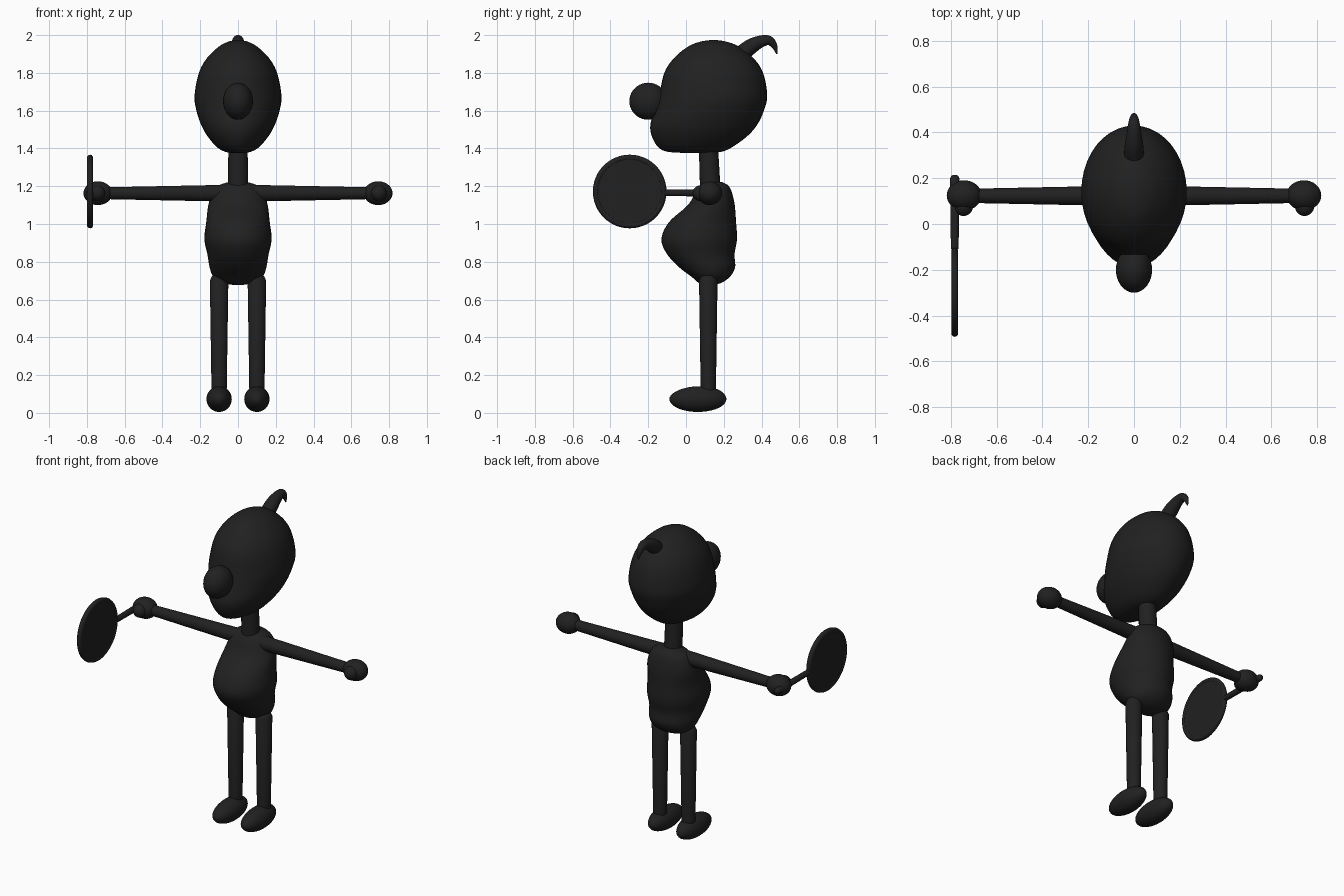
import bpy, bmesh, math
from mathutils import Vector

if "Cube" in bpy.data.objects:
    bpy.data.objects.remove(bpy.data.objects["Cube"])

mat = bpy.data.materials.new("charcoal")
mat.diffuse_color = (0.015, 0.015, 0.015, 1)
mat.use_nodes = True
mat.node_tree.nodes["Principled BSDF"].inputs["Base Color"].default_value = mat.diffuse_color


def finish(name, bm):
    bmesh.ops.recalc_face_normals(bm, faces=bm.faces[:])
    me = bpy.data.meshes.new(name)
    bm.to_mesh(me)
    bm.free()
    ob = bpy.data.objects.new(name, me)
    bpy.context.collection.objects.link(ob)
    me.materials.append(mat)
    for p in me.polygons:
        p.use_smooth = True
    return ob


def skin(name, rings):
    """Bridge a list of equal-length point rings and cap both ends."""
    bm = bmesh.new()
    loops = [[bm.verts.new(p) for p in r] for r in rings]
    n = len(loops[0])
    for a, b in zip(loops, loops[1:]):
        for i in range(n):
            j = (i + 1) % n
            bm.faces.new((a[i], a[j], b[j], b[i]))
    bm.faces.new(loops[0])
    bm.faces.new(loops[-1])
    return finish(name, bm)


def spline(rows, steps=5):
    """Smoothly interpolate rows of numbers."""
    out = []
    for i in range(len(rows) - 1):
        a, b = rows[max(i - 1, 0)], rows[i]
        c, d = rows[i + 1], rows[min(i + 2, len(rows) - 1)]
        for s in range(steps):
            t = s / steps
            out.append([0.5 * (2*q + (r-p)*t + (2*p-5*q+4*r-s_)*t*t + (3*q-p-3*r+s_)*t**3)
                        for p, q, r, s_ in zip(a, b, c, d)])
    return out + [list(rows[-1])]


def loft(name, rows, n=40):
    """Stack of oval slices: height, front y, back y, half width."""
    rings = []
    for z, yf, yb, w in spline(rows):
        rings.append([(w * math.cos(a), (yf + yb) / 2 + (yb - yf) / 2 * math.sin(a), z)
                      for a in (2 * math.pi * k / n for k in range(n))])
    return skin(name, rings)


def tube(name, rows, n=24):
    """Round tube along x, y, z, radius rows."""
    pts = [Vector(r[:3]) for r in rows]
    rings = []
    for i, r in enumerate(rows):
        d = (pts[min(i + 1, len(pts) - 1)] - pts[max(i - 1, 0)]).normalized()
        u = d.cross(Vector((1, 0, 0) if abs(d.x) < 0.7 else (0, 0, 1))).normalized()
        v = d.cross(u)
        rings.append([pts[i] + r[3] * (u * math.cos(a) + v * math.sin(a))
                      for a in (2 * math.pi * k / n for k in range(n))])
    return skin(name, rings)


def ball(name, loc, size):
    bm = bmesh.new()
    bmesh.ops.create_uvsphere(bm, u_segments=32, v_segments=20, radius=1)
    for v in bm.verts:
        v.co = Vector([c * s + l for c, s, l in zip(v.co, size, loc)])
    return finish(name, bm)


# head with jutting jaw
loft("head", [(1.376, 0.0, 0.12, 0.03), (1.383, -0.10, 0.19, 0.07), (1.41, -0.15, 0.25, 0.115),
              (1.47, -0.183, 0.33, 0.165), (1.53, -0.188, 0.38, 0.197), (1.6, -0.165, 0.412, 0.22),
              (1.68, -0.142, 0.43, 0.23), (1.8, -0.115, 0.408, 0.207), (1.88, -0.062, 0.356, 0.163),
              (1.94, 0.012, 0.28, 0.10), (1.965, 0.075, 0.215, 0.052), (1.974, 0.13, 0.16, 0.01)])
ball("nose", (0, -0.2, 1.65), (0.079, 0.1, 0.098))

# curled hair tuft
tube("hair_tuft", spline([(0, 0.27, 1.88, 0.045), (0, 0.34, 1.937, 0.041), (0, 0.395, 1.966, 0.032),
                          (0, 0.44, 1.971, 0.025), (0, 0.468, 1.942, 0.016), (0, 0.481, 1.9, 0.003)]))

# neck and torso
tube("neck", [(0, 0.13, 1.15, 0.055), (0, 0.117, 1.45, 0.05)])
loft("torso", [(0.678, 0.09, 0.15, 0.03), (0.69, 0.065, 0.19, 0.085), (0.72, 0.03, 0.232, 0.13),
               (0.77, -0.035, 0.26, 0.15), (0.84, -0.1, 0.257, 0.162), (0.92, -0.13, 0.27, 0.178),
               (1.01, -0.09, 0.265, 0.168), (1.1, 0.01, 0.258, 0.157), (1.17, 0.05, 0.242, 0.135),
               (1.205, 0.075, 0.222, 0.1), (1.222, 0.11, 0.19, 0.05)])

# limbs, mirrored
for side, s in (("left", 1), ("right", -1)):
    x = s * 0.1
    tube(side + "_leg", [(x, 0.118, 0.735, 0.02), (x, 0.118, 0.725, 0.038), (x, 0.118, 0.70, 0.049),
                         (x, 0.118, 0.10, 0.04)])
    foot = ball(side + "_foot", (x, 0.063, 0.073), (0.067, 0.151, 0.068))
    for v in foot.data.vertices:          # lower toe than heel
        k = 1 + 0.5 * (v.co.y - 0.063)
        v.co.z = 0.073 + (v.co.z - 0.073) * k if v.co.z > 0.073 else v.co.z
    tube(side + "_arm", [(s * 0.08, 0.123, 1.163, 0.044), (s * 0.72, 0.123, 1.163, 0.031)])
    ball(side + "_hand", (s * 0.742, 0.125, 1.163), (0.076, 0.066, 0.063))
    ball(side + "_thumb", (s * 0.745, 0.078, 1.163), (0.042, 0.043, 0.042))

# round paddle: rim, face and handle
rx, ry, rz = -0.783, -0.298, 1.172
bm = bmesh.new()
N, M = 48, 10
g = [[bm.verts.new((rx + 0.016 * math.sin(b), ry + (0.179 + 0.016 * math.cos(b)) * math.cos(a),
                    rz + (0.179 + 0.016 * math.cos(b)) * math.sin(a)))
      for b in (2 * math.pi * j / M for j in range(M))]
     for a in (2 * math.pi * i / N for i in range(N))]
for i in range(N):
    for j in range(M):
        bm.faces.new((g[i][j], g[i - 1][j], g[i - 1][j - 1], g[i][j - 1]))
finish("paddle_rim", bm)
face = tube("paddle_face", [(rx - 0.012, ry, rz, 0.178), (rx + 0.012, ry, rz, 0.178)], 48)
for p in face.data.polygons:
    p.use_smooth = False
tube("paddle_handle", [(rx, -0.11, 1.165, 0.017), (rx, 0.2, 1.165, 0.02),
                       (rx, 0.21, 1.165, 0.015), (rx, 0.215, 1.165, 0.006)])

# keep flat caps crisp
for ob in bpy.context.scene.objects:
    ob.select_set(True)
    bpy.context.view_layer.objects.active = ob
bpy.ops.object.shade_smooth_by_angle(angle=math.radians(40))
